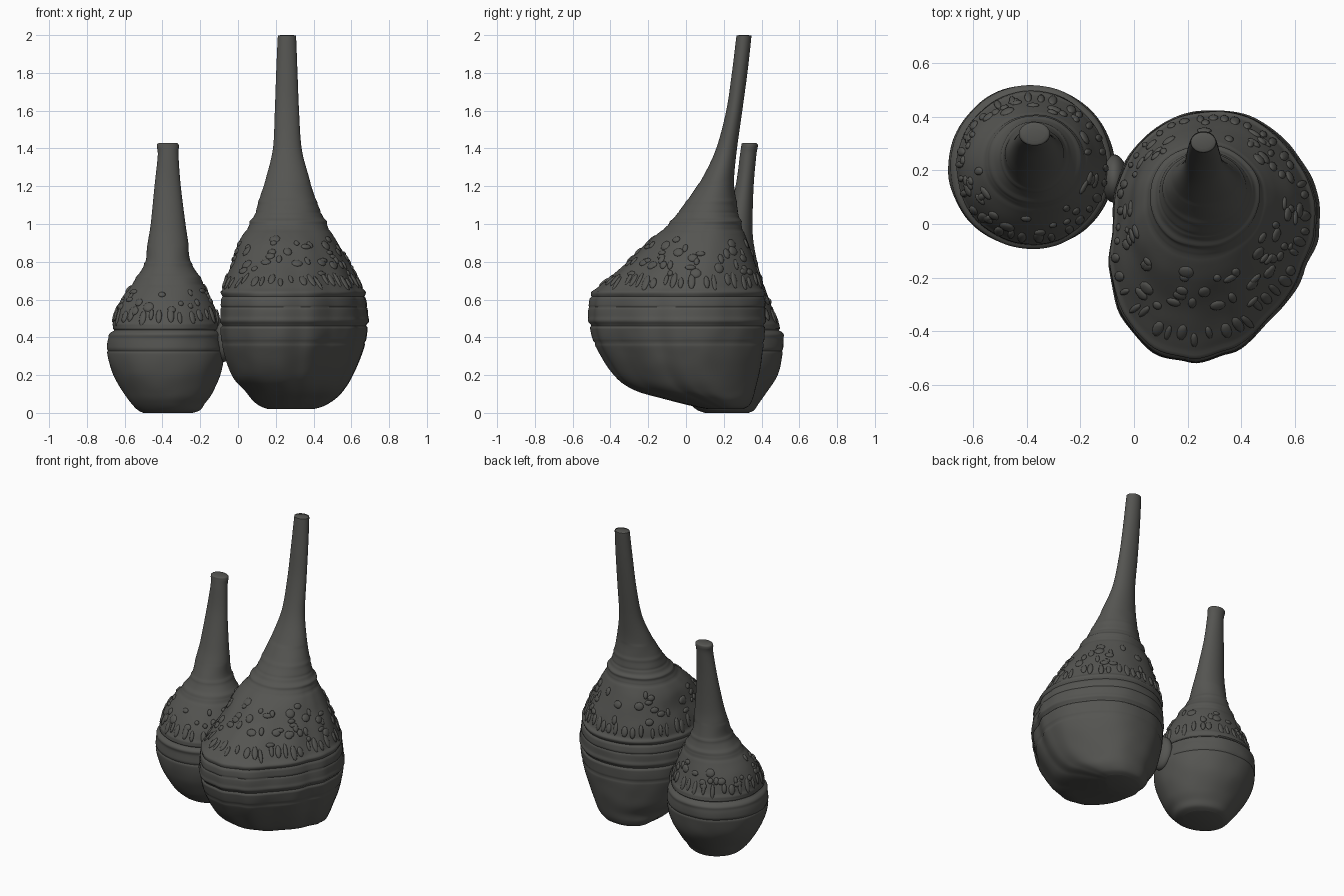
import bpy, bmesh, math, random
from mathutils import Vector, Matrix, noise

if "Cube" in bpy.data.objects:
    bpy.data.objects.remove(bpy.data.objects["Cube"])

random.seed(4)
SEG, STEPS = 112, 12
clay = bpy.data.materials.new("dark_clay")
clay.diffuse_color = (0.09, 0.09, 0.083, 1)
clay.use_nodes = True
clay.node_tree.nodes["Principled BSDF"].inputs["Base Color"].default_value = clay.diffuse_color

# Cross-section stations: z, x min, x max, y min, y max
LARGE = [
    (.02, .16, .40, .12, .30), (.035, .12, .45, .04, .33), (.07, .075, .51, -.10, .35),
    (.12, .035, .56, -.27, .365), (.2, -.03, .61, -.38, .385), (.35, -.08, .67, -.475, .41),
    (.47, -.09, .69, -.51, .42), (.56, -.09, .685, -.515, .42), (.635, -.08, .67, -.495, .41),
    (.72, -.06, .63, -.40, .39), (.8, -.03, .59, -.31, .365), (.9, .0, .53, -.21, .33),
    (1.0, .06, .47, -.09, .29), (1.06, .09, .44, -.045, .275), (1.15, .12, .405, .025, .26),
    (1.25, .15, .375, .09, .255), (1.4, .185, .337, .16, .27), (1.6, .195, .323, .213, .298),
    (1.8, .202, .315, .243, .325), (1.98, .21, .308, .265, .345), (1.995, .213, .305, .268, .342),
    (2.0, .225, .293, .28, .33)]
SMALL = [
    (.0, -.50, -.24, .10, .33), (.015, -.53, -.20, .06, .36), (.05, -.565, -.175, .02, .385),
    (.1, -.60, -.14, -.02, .42), (.2, -.66, -.095, -.07, .485), (.3, -.69, -.072, -.09, .512),
    (.38, -.69, -.08, -.09, .518), (.44, -.665, -.10, -.08, .50), (.52, -.65, -.11, -.05, .47),
    (.6, -.62, -.14, .0, .44), (.7, -.55, -.19, .07, .405), (.8, -.49, -.25, .13, .378),
    (.9, -.478, -.263, .175, .358), (1.0, -.462, -.278, .21, .352), (1.2, -.442, -.303, .262, .358),
    (1.36, -.425, -.315, .285, .372), (1.41, -.43, -.313, .292, .38), (1.425, -.425, -.317, .295, .377),
    (1.43, -.41, -.33, .31, .36)]

# Lopsided plan outline of the large body
PLAN = [(.28, .43), (.45, .40), (.6, .27), (.685, .1), (.685, -.03), (.63, -.17), (.5, -.36),
        (.35, -.485), (.2, -.52), (.05, -.47), (-.05, -.35), (-.1, -.17), (-.085, -.02),
        (-.07, .15), (-.03, .25), (.1, .38)]
polar = sorted((math.atan2((y + .045) / .475, (x - .295) / .395),
                math.hypot((y + .045) / .475, (x - .295) / .395)) for x, y in PLAN)
polar = [(polar[-1][0] - math.tau, polar[-1][1])] + polar + [(polar[0][0] + math.tau, polar[0][1])]


def plan_radius(t):
    t = (t + math.pi) % math.tau - math.pi
    for (a, r), (b, s) in zip(polar, polar[1:]):
        if a <= t <= b:
            f = (t - a) / (b - a)
            return r + (s - r) * f * f * (3 - 2 * f)
    return 1


def bump(z, c, h, w):
    return h * math.exp(-((z - c) / w) ** 2)


def station(rows, u):
    i = min(int(u), len(rows) - 2)
    f = u - i
    a, b, c, d = (rows[min(max(k, 0), len(rows) - 1)] for k in (i - 1, i, i + 1, i + 2))
    return [q + .5 * f * (r - p + f * (2 * p - 5 * q + 4 * r - s + f * (3 * (q - r) + s - p)))
            for p, q, r, s in zip(a, b, c, d)]


def surface(rows, bands, lopsided, u, t):
    z, x0, x1, y0, y1 = station(rows, u)
    k = 1
    if lopsided:
        w = min(max((1.1 - z) / .5, 0), 1)
        k = 1 + w * (plan_radius(t) - 1)
    d = Vector((math.cos(t), math.sin(t), 0))
    p = Vector(((x0 + x1) / 2 + d.x * k * (x1 - x0) / 2, (y0 + y1) / 2 + d.y * k * (y1 - y0) / 2, z))
    off = sum(bump(z, *b) for b in bands)
    if z < bands[-1][0] + .1:
        off += .004 * noise.noise(p * 9)
    return p + d * off


def pot(name, args):
    bm = bmesh.new()
    n = (len(args[0]) - 1) * STEPS
    rings = [[bm.verts.new(surface(*args, i / STEPS, math.tau * j / SEG)) for j in range(SEG)]
             for i in range(n + 1)]
    for a, b in zip(rings, rings[1:]):
        for j in range(SEG):
            k = (j + 1) % SEG
            bm.faces.new((a[j], a[k], b[k], b[j]))
    bm.faces.new(rings[0][::-1])
    bm.faces.new(rings[-1])
    return finish(name, bm)


def finish(name, bm):
    me = bpy.data.meshes.new(name)
    bm.to_mesh(me)
    bm.free()
    ob = bpy.data.objects.new(name, me)
    bpy.context.collection.objects.link(ob)
    me.materials.append(clay)
    bpy.ops.object.select_all(action='DESELECT')
    ob.select_set(True)
    bpy.context.view_layer.objects.active = ob
    bpy.ops.object.shade_smooth_by_angle(angle=math.radians(50))
    return ob


def bead(bm, args, u, t, width, height, depth):
    p = surface(*args, u, t)
    side = (surface(*args, u, t + .03) - p).normalized()
    up = surface(*args, u + .1, t) - p
    out = side.cross(up).normalized()
    up = out.cross(side)
    m = Matrix((side * width, up * height, out * depth)).transposed().to_4x4()
    m.translation = p
    bmesh.ops.create_icosphere(bm, subdivisions=2, radius=1, matrix=m)


def relief(name, args, u_bars, u_lumps, bars, lumps):
    bm = bmesh.new()
    for i in range(bars):
        t = math.tau * (i + random.uniform(-.25, .25)) / bars
        bead(bm, args, u_bars + random.uniform(-.15, .15), t, random.uniform(.011, .02),
             random.uniform(.03, .05), .009)
    for i in range(lumps):
        bead(bm, args, random.uniform(*u_lumps), random.uniform(0, math.tau),
             random.uniform(.012, .03), random.uniform(.014, .03), .009)
    finish(name, bm)


# Ridges and grooves: z, height, width
large = (LARGE, [(.37, -.006, .006), (.465, -.014, .006), (.49, .005, .012), (.56, -.004, .005),
                 (.615, -.006, .006), (.64, .01, .012), (.97, -.004, .008), (1.015, .01, .012),
                 (1.06, -.003, .006), (1.12, .003, .01)], True)
small = (SMALL, [(.33, -.005, .006), (.415, .008, .014), (.437, -.012, .006), (.47, .004, .01),
                 (.68, -.004, .006), (.72, .005, .01), (.79, .004, .008)], False)
pot("large_bottle", large)
pot("small_bottle", small)

# Raised ornament on the shoulders
relief("large_shoulder_relief", large, 8.75, (9.2, 11.2), 44, 70)
relief("small_shoulder_relief", small, 7.9, (8.1, 9.6), 30, 40)

# Bridge of clay where the bodies touch
bm = bmesh.new()
bmesh.ops.create_uvsphere(bm, u_segments=32, v_segments=16, radius=1,
                          matrix=Matrix.Translation((-.075, .17, .38)) @ Matrix.Diagonal((.05, .09, .11, 1)))
finish("bridge", bm)
